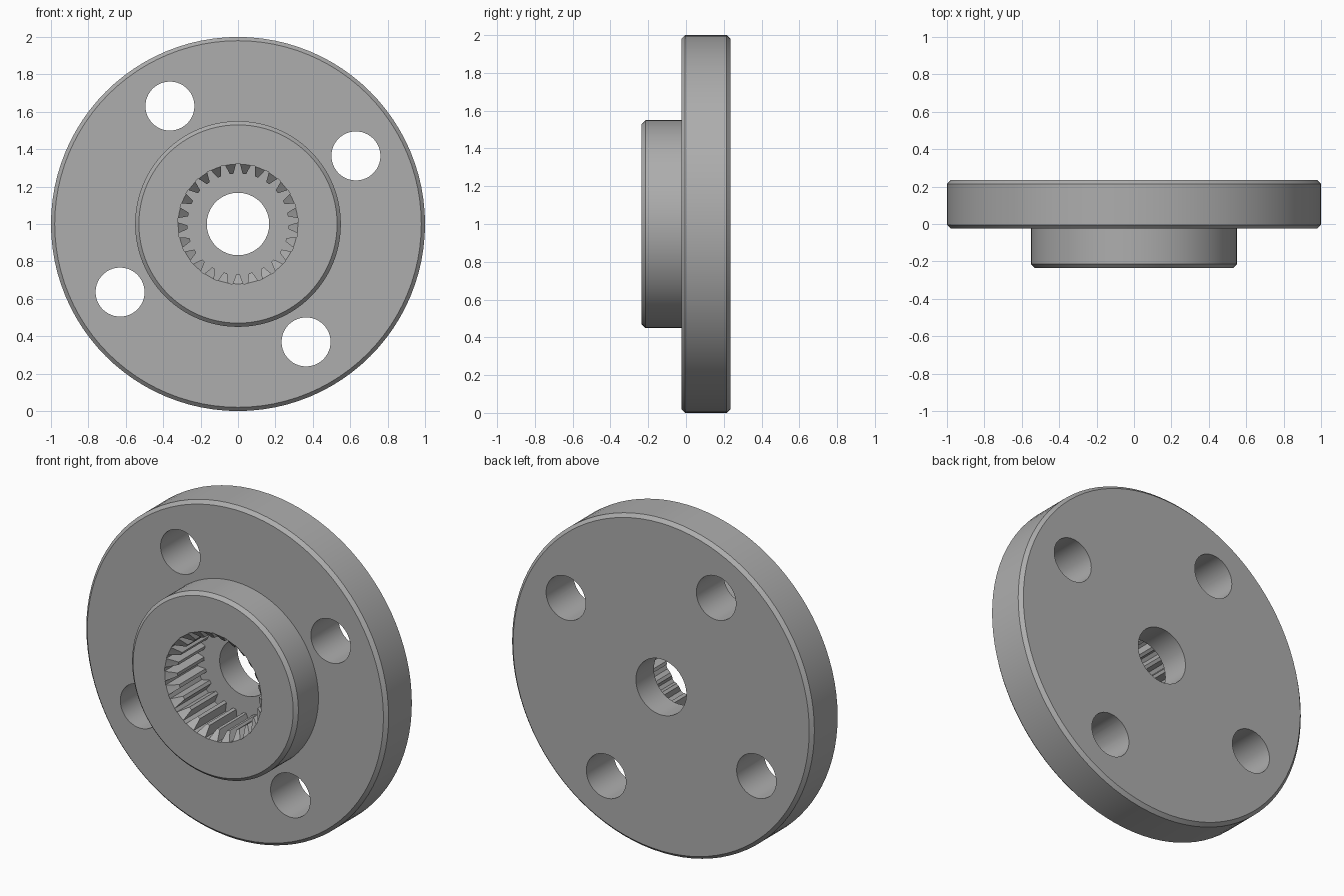
import bpy
import bmesh
from math import cos, sin, pi, radians
from mathutils import Matrix

if "Cube" in bpy.data.objects:
    bpy.data.objects.remove(bpy.data.objects["Cube"])

FRONT, STEP, BACK = -0.235, -0.025, 0.235
FLOOR = 0.065
CHAMFER = 0.02
TEETH = 25

steel = bpy.data.materials.new("grey steel")
steel.use_nodes = True
grey = (0.42, 0.42, 0.42, 1)
steel.diffuse_color = grey
steel.node_tree.nodes["Principled BSDF"].inputs["Base Color"].default_value = grey


def ring_point(radius, angle, y):
    return (radius * cos(angle), y, 1 + radius * sin(angle))


def loft(name, rings):
    """Closed solid joining rings of equal point count along y."""
    bm = bmesh.new()
    loops = [[bm.verts.new(p) for p in ring] for ring in rings]
    count = len(loops[0])
    for a, b in zip(loops, loops[1:]):
        for i in range(count):
            j = (i + 1) % count
            bm.faces.new((a[i], a[j], b[j], b[i]))
    bm.faces.new(loops[0])
    bm.faces.new(loops[-1])
    bmesh.ops.recalc_face_normals(bm, faces=bm.faces)
    mesh = bpy.data.meshes.new(name)
    bm.to_mesh(mesh)
    bm.free()
    obj = bpy.data.objects.new(name, mesh)
    bpy.context.collection.objects.link(obj)
    obj.data.materials.append(steel)
    return obj


def turned(name, profile, sides=96):
    """Round solid from (radius, y) pairs."""
    return loft(name, [[ring_point(r, 2 * pi * i / sides, y) for i in range(sides)]
                       for r, y in profile])


# Disc and raised hub with chamfered rims
flange = turned("flange", [
    (0.53, FRONT), (0.55, FRONT + CHAMFER), (0.55, STEP),
    (1 - CHAMFER, STEP), (1, STEP + CHAMFER), (1, BACK - CHAMFER), (1 - CHAMFER, BACK)])

# Centre bore and lead-in cone of the socket
cutters = [turned("bore_cutter", [(0.167, -0.5), (0.167, 0.5)], 64),
           turned("lead_in_cutter", [(0.36, FRONT - 0.04), (0.26, FRONT + 0.06)], 100)]

# Toothed socket
tooth_shape = [(-0.5, 0.27), (-0.36, 0.27), (-0.14, 0.322), (0.14, 0.322), (0.36, 0.27)]
outline = [(r, 2 * pi * (k + t) / TEETH + pi / 2) for k in range(TEETH) for t, r in tooth_shape]
cutters.append(loft("socket_cutter", [[ring_point(r, a, y) for r, a in outline]
                                      for y in (-0.4, FLOOR)]))

# Four bolt holes
for k in range(4):
    hole = turned("bolt_hole_cutter", [(0.131, -0.5), (0.131, 0.5)], 48)
    angle = radians(30 + 90 * k)
    hole.data.transform(Matrix.Translation((0.728 * cos(angle), 0, 0.728 * sin(angle))))
    cutters.append(hole)

bpy.ops.object.select_all(action="DESELECT")
bpy.context.view_layer.objects.active = flange
flange.select_set(True)
for cutter in cutters:
    cutter.hide_render = True
    cut = flange.modifiers.new("cut", "BOOLEAN")
    cut.operation = "DIFFERENCE"
    cut.solver = "EXACT"
    cut.object = cutter
    bpy.ops.object.modifier_apply(modifier=cut.name)
    bpy.data.objects.remove(cutter)

bpy.ops.object.shade_smooth_by_angle(angle=radians(25))
